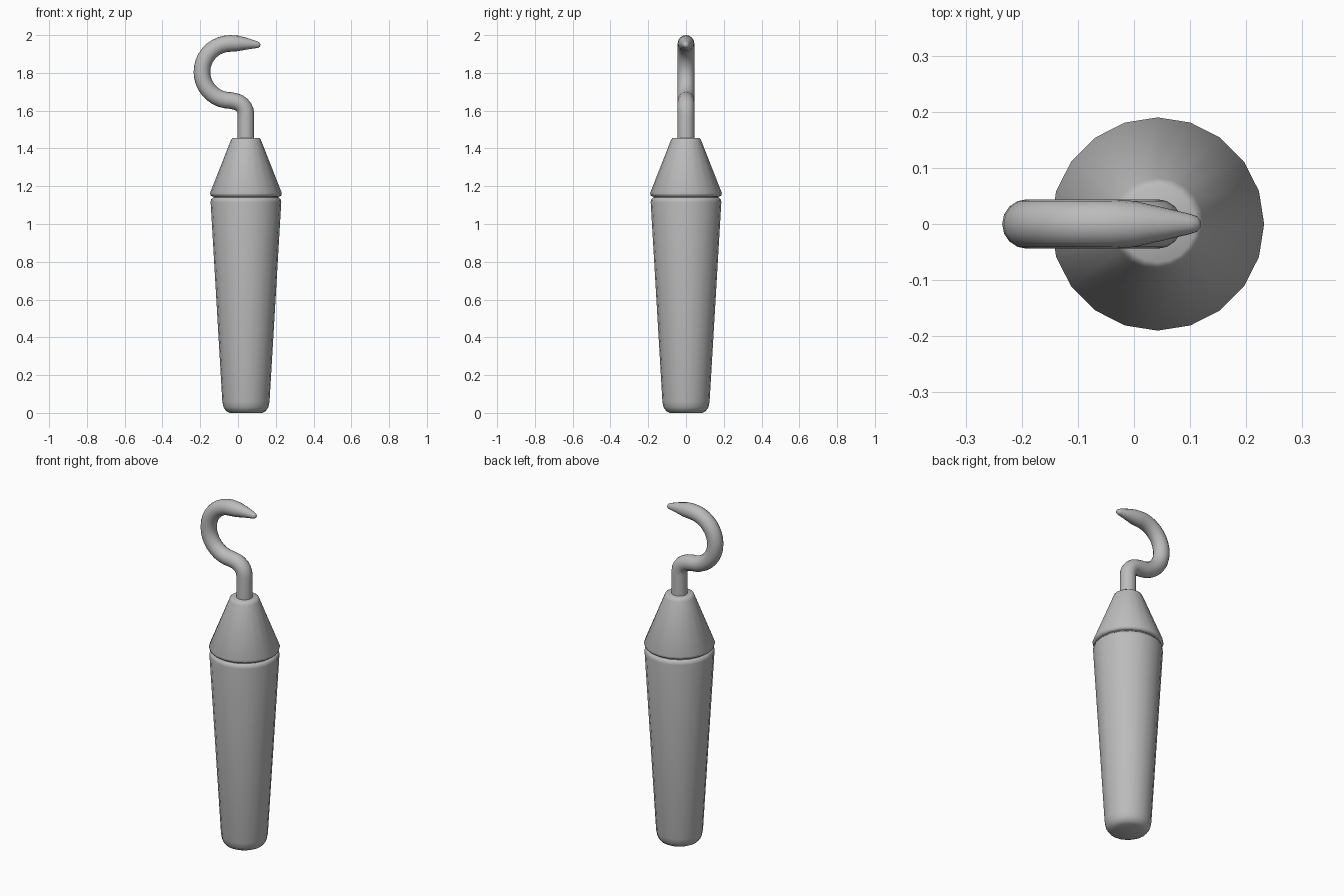
import bpy, bmesh
from math import sin, cos, pi, radians
from mathutils import Vector

cube = bpy.data.objects.get("Cube")
if cube:
    bpy.data.objects.remove(cube, do_unlink=True)

AXIS_X = 0.042
COLOUR = (0.5, 0.5, 0.5, 1)

grey = bpy.data.materials.new("plain grey")
grey.use_nodes = True
grey.diffuse_color = COLOUR
grey.node_tree.nodes["Principled BSDF"].inputs["Base Color"].default_value = COLOUR


def skin(name, rings, angle):
    """Bridge a list of point rings, cap both ends and smooth the result."""
    bm = bmesh.new()
    loops = [[bm.verts.new(p) for p in ring] for ring in rings]
    n = len(loops[0])
    for a, b in zip(loops, loops[1:]):
        for i in range(n):
            j = (i + 1) % n
            bm.faces.new((a[i], a[j], b[j], b[i]))
    bm.faces.new(loops[0])
    bm.faces.new(loops[-1])
    bmesh.ops.recalc_face_normals(bm, faces=bm.faces)
    mesh = bpy.data.meshes.new(name)
    bm.to_mesh(mesh)
    bm.free()
    mesh.materials.append(grey)
    obj = bpy.data.objects.new(name, mesh)
    bpy.context.collection.objects.link(obj)
    bpy.ops.object.select_all(action='DESELECT')
    obj.select_set(True)
    bpy.context.view_layer.objects.active = obj
    bpy.ops.object.shade_smooth_by_angle(angle=radians(angle))
    return obj


def lathe(name, profile, sides=20):
    """Turn a (radius, height) profile around the handle axis."""
    turns = [2 * pi * i / sides for i in range(sides)]
    return skin(name, [[(AXIS_X + r * cos(t), r * sin(t), z) for t in turns]
                       for r, z in profile], 50)


def tube(name, path, sides=16):
    """Sweep a circle along (x, z, radius) points in the y = 0 plane."""
    pts = [Vector((x, 0, z)) for x, z, r in path]
    rings = []
    for i, (p, (x, z, r)) in enumerate(zip(pts, path)):
        d = (pts[min(i + 1, len(pts) - 1)] - pts[max(i - 1, 0)]).normalized()
        side = Vector((d.z, 0, -d.x))
        rings.append([p + r * (side * cos(t) + Vector((0, sin(t), 0)))
                      for t in (2 * pi * k / sides for k in range(sides))])
    return skin(name, rings, 60)


# Tapered handle with rounded rims
lathe("handle", [(0.085, 0.0), (0.105, 0.01), (0.119, 0.03), (0.125, 0.06),
                 (0.187, 1.115), (0.185, 1.13), (0.174, 1.14)])

# Narrow neck visible in the groove
lathe("groove", [(0.172, 1.13), (0.172, 1.16)])

# Conical collar
lathe("collar", [(0.178, 1.145), (0.187, 1.151), (0.19, 1.164),
                 (0.082, 1.438), (0.077, 1.45), (0.068, 1.456)])

# Hook: shank, quarter bend, round bow, tapered point
R = 0.044
path = [(AXIS_X, 1.42, R), (AXIS_X, 1.58, R)]
for k in range(1, 6):
    t = pi / 2 * k / 6
    path.append((AXIS_X - 0.07 * (1 - cos(t)), 1.58 + 0.07 * sin(t), R))
for k in range(19):
    t = -pi / 2 - pi * k / 18
    path.append((-0.04 + 0.151 * cos(t), 1.805 + 0.151 * sin(t), R))
path += [(0.0, 1.956, 0.041), (0.05, 1.954, 0.03), (0.1, 1.949, 0.018),
         (0.112, 1.947, 0.014), (0.118, 1.946, 0.006)]
tube("hook", path)
